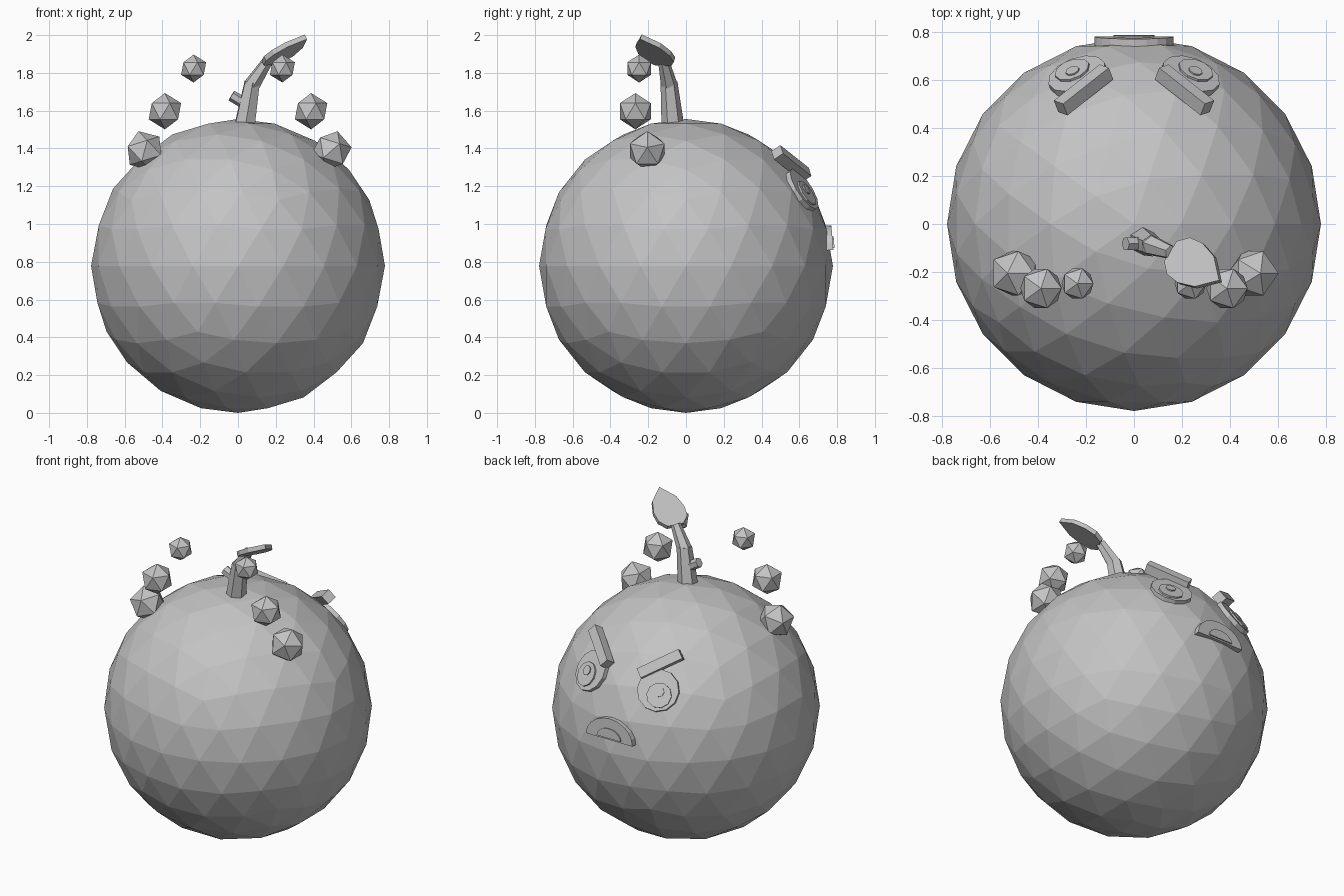
import bpy
import bmesh
from math import cos, sin, pi
from mathutils import Matrix, Vector

if "Cube" in bpy.data.objects:
    bpy.data.objects.remove(bpy.data.objects["Cube"], do_unlink=True)

GREY = (0.55, 0.55, 0.55, 1)
grey = bpy.data.materials.new("plain grey")
grey.use_nodes = True
grey.diffuse_color = GREY
grey.node_tree.nodes["Principled BSDF"].inputs["Base Color"].default_value = GREY

RADIUS = 0.778
CENTRE = Vector((0, 0, RADIUS))


def finish(name, bm):
    bmesh.ops.recalc_face_normals(bm, faces=bm.faces)
    mesh = bpy.data.meshes.new(name)
    bm.to_mesh(mesh)
    bm.free()
    mesh.materials.append(grey)
    obj = bpy.data.objects.new(name, mesh)
    bpy.context.collection.objects.link(obj)
    return obj


def ball(name, centre, radius, detail, tilt=0):
    bm = bmesh.new()
    place = Matrix.Translation(centre) @ Matrix.Rotation(tilt, 4, 'Y')
    bmesh.ops.create_icosphere(bm, subdivisions=detail, radius=radius, matrix=place)
    return finish(name, bm)


def plate(name, outline, origin, up, normal, near, far):
    """Extrude a flat outline (side, up) along the normal from near to far."""
    n = Vector(normal).normalized()
    u = Vector(up)
    u = (u - n * u.dot(n)).normalized()
    side = u.cross(n)
    bm = bmesh.new()
    rings = [[bm.verts.new(Vector(origin) + side * a + u * b + n * d)
              for a, b in outline] for d in (near, far)]
    bm.faces.new(rings[0])
    bm.faces.new(rings[1])
    count = len(outline)
    for i in range(count):
        j = (i + 1) % count
        bm.faces.new((rings[0][i], rings[0][j], rings[1][j], rings[1][i]))
    return finish(name, bm)


def disc(radius, sides, a=0, b=0):
    return [(a + radius * cos(2 * pi * i / sides), b + radius * sin(2 * pi * i / sides))
            for i in range(sides)]


def dome(half_width, height, steps, base):
    return [(half_width * cos(pi * i / steps), base + height * sin(pi * i / steps))
            for i in range(steps + 1)]


def rod(name, start, end, r1, r2, sides):
    start, end = Vector(start), Vector(end)
    axis = end - start
    place = Matrix.Translation((start + end) / 2) @ axis.to_track_quat('Z', 'Y').to_matrix().to_4x4()
    bm = bmesh.new()
    bmesh.ops.create_cone(bm, cap_ends=True, segments=sides, radius1=r1, radius2=r2,
                          depth=axis.length, matrix=place)
    return finish(name, bm)


# Round body
ball("body", CENTRE, RADIUS, 3)

# Eyes, brows and floating berries on both sides
for s, label in ((1, "left"), (-1, "right")):
    look = (0.304 * s, 0.797, 0.52)
    out = -0.012 * s
    plate(label + "_eye", disc(0.125, 12), CENTRE, (0, 0, 1), look, 0.71, 0.785)
    plate(label + "_pupil", disc(0.075, 10, out, -0.03), CENTRE, (0, 0, 1), look, 0.78, 0.795)
    plate(label + "_eye_glint", disc(0.03, 8, out, -0.01), CENTRE, (0, 0, 1), look, 0.79, 0.802)
    plate(label + "_brow", [(-0.03, -0.135), (0.03, -0.135), (0.03, 0.135), (-0.03, 0.135)],
          (0.21 * s, 0.558, 1.32), (0.66 * s, -0.66, 0.37), look, -0.03, 0.03)
    ball(label + "_large_berry", (0.495 * s, -0.205, 1.388), 0.108, 1, 0.3 * s)
    ball(label + "_middle_berry", (0.387 * s, -0.268, 1.597), 0.096, 1)
    ball(label + "_small_berry", (0.235 * s, -0.248, 1.823), 0.074, 1)

# Frowning mouth with tongue
mouth_at = (0, 0.735, 0.925)
mouth_facing = (0, 1, 0.08)
plate("mouth", dome(0.165, 0.13, 10, -0.065), mouth_at, (0, 0, 1), mouth_facing, 0, 0.04)
plate("tongue", dome(0.085, 0.06, 8, -0.055), mouth_at, (0, 0, 1), mouth_facing, 0.035, 0.047)

# Bent stem with a side nub
rod("lower_stem", (0.035, -0.07, 1.52), (0.075, -0.09, 1.75), 0.06, 0.045, 6)
rod("upper_stem", (0.07, -0.088, 1.73), (0.155, -0.118, 1.86), 0.045, 0.03, 6)
rod("stem_nub", (0.04, -0.08, 1.635), (-0.035, -0.083, 1.68), 0.03, 0.03, 6)

# Pointed leaf
half = [(0.05, 0), (0.09, 0.045), (0.097, 0.11), (0.075, 0.19)]
leaf = half + [(0, 0.275)] + [(-a, b) for a, b in reversed(half)]
plate("leaf", leaf, (0.155, -0.115, 1.855), (0.2, -0.12, 0.14), (-0.42, 0.3, 0.86), -0.02, 0.008)
